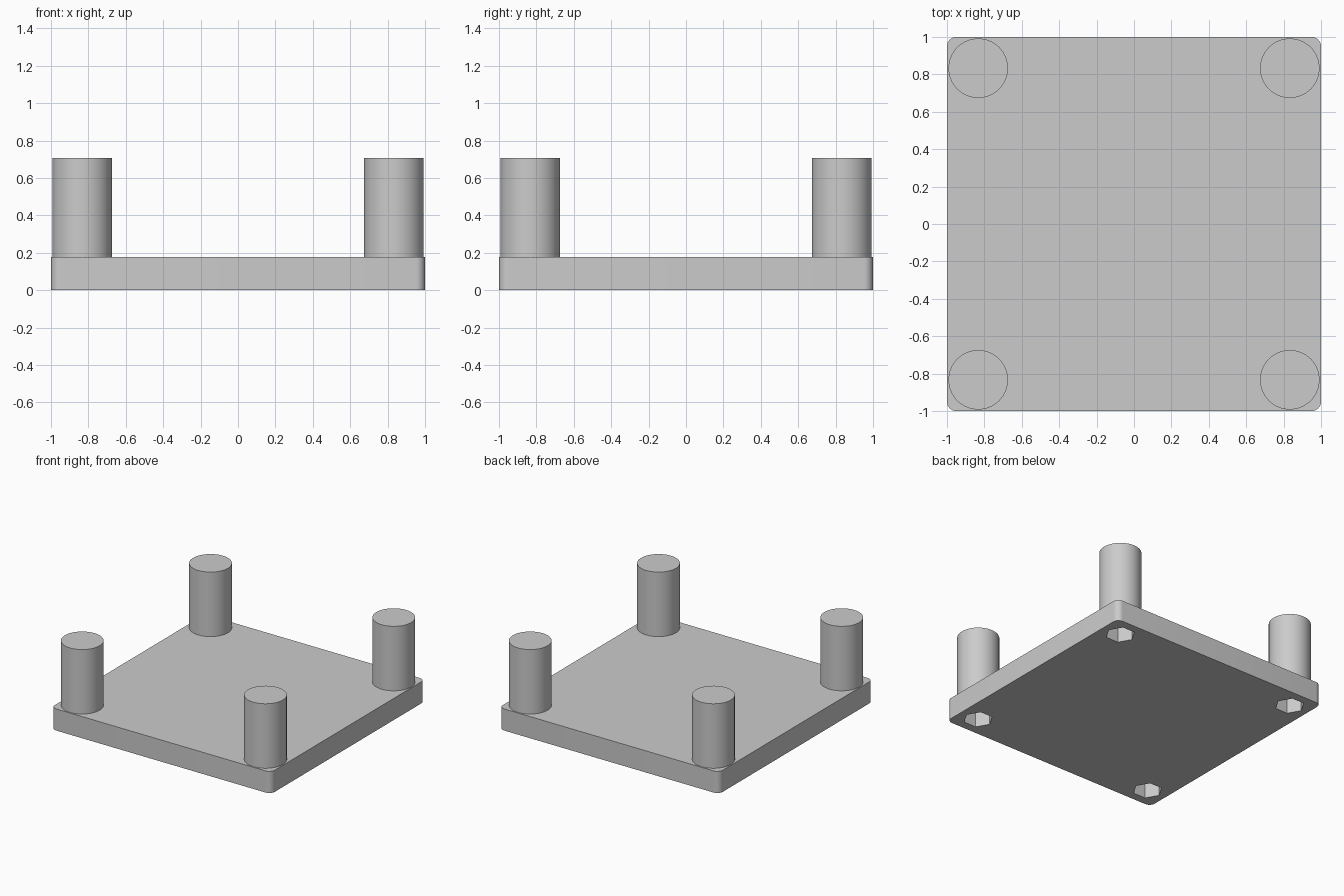
import bpy
import bmesh
from math import cos, sin, pi

if "Cube" in bpy.data.objects:
    bpy.data.objects.remove(bpy.data.objects["Cube"], do_unlink=True)

PLATE_TOP = 0.178
POST_TOP = 0.708
POST_AT = 0.833
POST_RADIUS = 0.159
CORNER_RADIUS = 0.05
SOCKET_RADIUS = 0.112

grey = bpy.data.materials.new("plain grey")
grey.use_nodes = True
colour = (0.6, 0.6, 0.6, 1)
grey.diffuse_color = colour
grey.node_tree.nodes["Principled BSDF"].inputs["Base Color"].default_value = colour


def prism(name, outline, bottom, top):
    """Extrude a closed outline straight up."""
    bm = bmesh.new()
    base = bm.faces.new([bm.verts.new((x, y, bottom)) for x, y in outline])
    grown = bmesh.ops.extrude_face_region(bm, geom=[base])["geom"]
    for v in grown:
        if isinstance(v, bmesh.types.BMVert):
            v.co.z = top
    bmesh.ops.recalc_face_normals(bm, faces=bm.faces)
    mesh = bpy.data.meshes.new(name)
    bm.to_mesh(mesh)
    bm.free()
    obj = bpy.data.objects.new(name, mesh)
    bpy.context.collection.objects.link(obj)
    mesh.materials.append(grey)
    return obj


def arc(cx, cy, radius, start, sweep, count):
    return [(cx + radius * cos(start + sweep * i / count),
             cy + radius * sin(start + sweep * i / count)) for i in range(count)]


def smooth(obj):
    bpy.ops.object.select_all(action="DESELECT")
    obj.select_set(True)
    bpy.context.view_layer.objects.active = obj
    bpy.ops.object.shade_smooth_by_angle(angle=pi / 6)


# Square plate with rounded corners
inner = 1 - CORNER_RADIUS
outline = []
for k, (sx, sy) in enumerate([(1, 1), (-1, 1), (-1, -1), (1, -1)]):
    outline += arc(sx * inner, sy * inner, CORNER_RADIUS, k * pi / 2, pi / 2 * 9 / 8, 9)
plate = prism("base_plate", outline, 0, PLATE_TOP)

# Round corner posts, each over a hexagonal socket in the underside
for side, sx in (("left", 1), ("right", -1)):
    for end, sy in (("front", -1), ("back", 1)):
        x, y = sx * POST_AT, sy * POST_AT
        post = prism(f"{end}_{side}_post", arc(x, y, POST_RADIUS, 0, 2 * pi, 64),
                     PLATE_TOP, POST_TOP)
        smooth(post)
        cutter = prism(f"{end}_{side}_socket_cutter",
                       arc(x, y, SOCKET_RADIUS, 0, 2 * pi, 6), -0.1, PLATE_TOP + 0.1)
        cutter.hide_render = True
        cutter.hide_set(True)
        cut = plate.modifiers.new(f"{end}_{side}_socket", "BOOLEAN")
        cut.operation = "DIFFERENCE"
        cut.solver = "EXACT"
        cut.object = cutter
smooth(plate)
